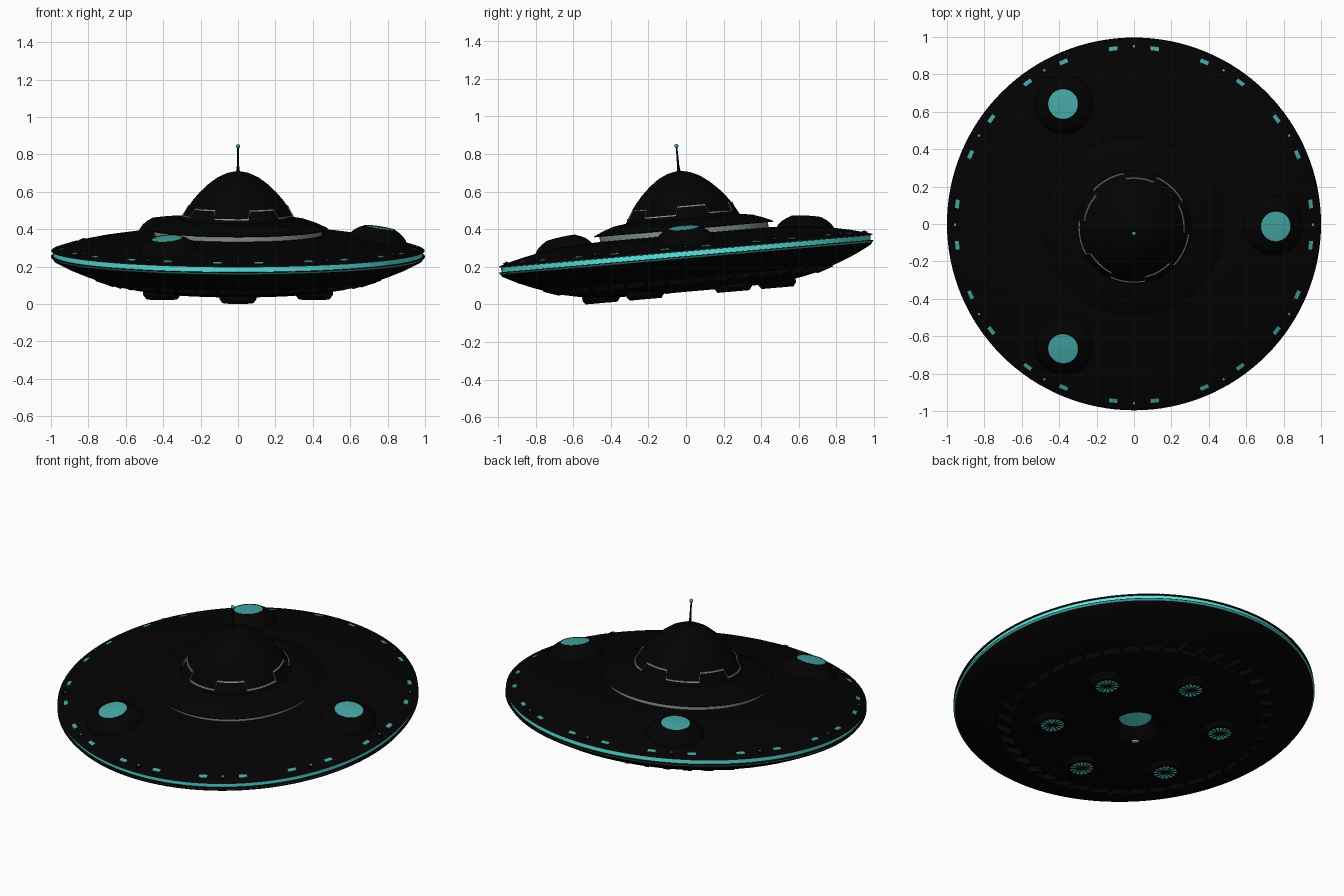
import bpy, bmesh, math
from mathutils import Matrix

if "Cube" in bpy.data.objects:
    bpy.data.objects.remove(bpy.data.objects["Cube"])

# the whole craft leans 5 degrees about x
CRAFT = Matrix.Translation((0, 0, 0.263)) @ Matrix.Rotation(math.radians(5), 4, 'X')


def material(name, r, g, b):
    m = bpy.data.materials.new(name)
    m.diffuse_color = (r, g, b, 1)
    m.use_nodes = True
    m.node_tree.nodes["Principled BSDF"].inputs["Base Color"].default_value = m.diffuse_color
    return m


BLACK = material("hull_black", 0.0008, 0.0008, 0.0008)
GLOW = material("bright_cyan", 0.11, 0.85, 0.78)
TEAL = material("lamp_teal", 0.06, 0.39, 0.38)
GREY = material("pale_grey", 0.22, 0.28, 0.26)
WHITE = material("white", 0.95, 0.95, 0.95)


def finish(name, bm, mats, local=Matrix(), angle=35):
    bmesh.ops.recalc_face_normals(bm, faces=bm.faces)
    me = bpy.data.meshes.new(name)
    bm.to_mesh(me)
    bm.free()
    for m in mats:
        me.materials.append(m)
    ob = bpy.data.objects.new(name, me)
    bpy.context.collection.objects.link(ob)
    ob.matrix_world = CRAFT @ local
    bpy.ops.object.select_all(action='DESELECT')
    ob.select_set(True)
    bpy.context.view_layer.objects.active = ob
    bpy.ops.object.shade_smooth_by_angle(angle=math.radians(angle))
    return ob


def lathe(name, profile, mats, marks={}, local=Matrix(), segs=96):
    """Spin (radius, z) points; marks maps a segment number to a material index."""
    bm = bmesh.new()
    rings = []
    for r, z in profile:
        if r == 0:
            rings.append([bm.verts.new((0, 0, z))] * segs)
        else:
            rings.append([bm.verts.new((r * math.cos(i * math.tau / segs),
                                        r * math.sin(i * math.tau / segs), z)) for i in range(segs)])
    for k in range(len(rings) - 1):
        for i in range(segs):
            j = (i + 1) % segs
            loop = [rings[k][i], rings[k][j], rings[k + 1][j], rings[k + 1][i]]
            f = bm.faces.new(list(dict.fromkeys(loop)))
            f.material_index = marks.get(k, 0)
    return finish(name, bm, mats, local)


def boxes(name, size, places, mat):
    """One object made of a box repeated at each matrix."""
    bm = bmesh.new()
    for p in places:
        bmesh.ops.create_cube(bm, size=1, matrix=p @ Matrix.Diagonal((*size, 1)))
    return finish(name, bm, [mat])


def polar(deg, r, z, tilt=0, twist=0):
    return (Matrix.Rotation(math.radians(deg), 4, 'Z') @ Matrix.Translation((r, 0, z))
            @ Matrix.Rotation(math.radians(tilt), 4, 'Y') @ Matrix.Rotation(math.radians(twist), 4, 'Z'))


# upper hull, with pale band tucked under the collar
lathe("upper_hull", [(0.998, 0.023), (0.99, 0.028), (0.95, 0.04), (0.88, 0.058), (0.8, 0.075),
                     (0.65, 0.098), (0.5, 0.107), (0.45, 0.109), (0.45, 0.138)],
      [BLACK, GREY], {7: 1}, segs=128)

# glowing rim recessed between two thin lips
lathe("rim_light", [(0.998, 0.023), (0.998, 0.020), (0.986, 0.019), (0.986, -0.006), (0.999, -0.007),
                    (1.0, -0.009), (0.998, -0.013), (0.992, -0.018)],
      [BLACK, GLOW, TEAL], {0: 2, 2: 1, 5: 2, 6: 2}, segs=128)

# lower hull with louvre groove and central light well
lathe("lower_hull", [(0.992, -0.018), (0.985, -0.03), (0.94, -0.053), (0.9, -0.073), (0.83, -0.102), (0.77, -0.124),
                     (0.762, -0.1), (0.69, -0.12), (0.685, -0.152), (0.6, -0.17), (0.5, -0.185),
                     (0.3, -0.195), (0.145, -0.195), (0.13, -0.185), (0.09, -0.13), (0.045, -0.135), (0, -0.137)],
      [BLACK, GLOW], {14: 1, 15: 1}, segs=128)
boxes("louvre_fins", (0.085, 0.016, 0.045),
      [polar(i * 9, 0.727, -0.121, -19, 25) for i in range(40)], BLACK)
boxes("well_marker", (0.012, 0.036, 0.012), [polar(232, 0.142, -0.191)], WHITE)

# collar disc
lathe("collar", [(0.44, 0.137), (0.475, 0.136), (0.48, 0.140), (0.43, 0.163), (0.37, 0.184), (0.29, 0.195)], [BLACK])

# dome
DOME = [(0.312, 0.18), (0.297, 0.205), (0.283, 0.23), (0.265, 0.26), (0.24, 0.295), (0.205, 0.335),
        (0.16, 0.378), (0.11, 0.415), (0.06, 0.438), (0.025, 0.446), (0, 0.447)]
lathe("dome", DOME, [BLACK])


def dome_radius(z):
    for (r0, z0), (r1, z1) in zip(DOME, DOME[1:]):
        if z <= z1:
            return r0 + (r1 - r0) * (z - z0) / (z1 - z0)


# stepped pale seam around the dome
bm = bmesh.new()
pairs = []
for n in range(5):
    for start, z, width in ((-115, 0.214, 36), (-77, 0.258, 32)):
        for i in range(9):
            a = math.radians(start + n * 72 + width * i / 8)
            pairs.append([bm.verts.new((rr * math.cos(a), rr * math.sin(a), zz))
                          for zz in (z - 0.003, z + 0.003)
                          for rr in (dome_radius(zz) - 0.004, dome_radius(zz) + 0.006)])
for p, q in zip(pairs, pairs[1:] + pairs[:1]):
    for a, b in ((0, 1), (1, 3), (3, 2), (2, 0)):
        bm.faces.new((p[a], p[b], q[b], q[a]))
finish("dome_seam", bm, [GREY])

# antenna
lathe("antenna_mast", [(0.012, 0.44), (0.008, 0.46), (0.006, 0.48), (0.004, 0.58), (0, 0.58)], [BLACK], segs=16)
bm = bmesh.new()
bmesh.ops.create_uvsphere(bm, u_segments=16, v_segments=10, radius=0.011, matrix=Matrix.Translation((0, 0, 0.583)))
finish("antenna_tip", bm, [TEAL])

# three sensor pods, each with a lamp set slightly into its top
pod = [(0.168, -0.01), (0.168, 0.015)]
pod += [(0.163 * math.cos(math.radians(t)), 0.025 + 0.105 * math.sin(math.radians(t))) for t in (0, 12, 24, 36, 48, 58)]
pod += [(0.083, 0.117), (0.081, 0.115), (0.04, 0.118), (0, 0.119)]
for i in range(3):
    lathe(f"pod_{i + 1}", pod, [BLACK, TEAL], {9: 1, 10: 1}, polar(i * 120, 0.74, 0.031, 9), segs=48)

# rim lamps and nubs
boxes("rim_lamps", (0.022, 0.046, 0.008),
      [polar(k * 30 + s * 6.7, 0.95, 0.0375, 16) for k in range(12) for s in (-1, 1)], TEAL)
boxes("rim_nubs", (0.03, 0.02, 0.016), [polar(k * 30, 0.957, 0.036, 12) for k in range(12)], BLACK)
boxes("nub_lamps", (0.012, 0.012, 0.005), [polar(k * 30, 0.957, 0.045, 12) for k in range(12)], TEAL)

# six thrusters with spoked grilles
for k in range(6):
    at = polar(30 + 60 * k, 0.47, 0)
    lathe(f"thruster_{k + 1}", [(0.1, -0.165), (0.1, -0.195), (0.085, -0.2155), (0.066, -0.2155),
                                (0.064, -0.209), (0, -0.209)], [BLACK, GLOW], {4: 1}, at, segs=40)
    boxes(f"thruster_grille_{k + 1}", (0.128, 0.004, 0.004),
          [at @ Matrix.Translation((0, 0, -0.21)) @ Matrix.Rotation(math.pi * i / 7, 4, 'Z') for i in range(7)], BLACK)
